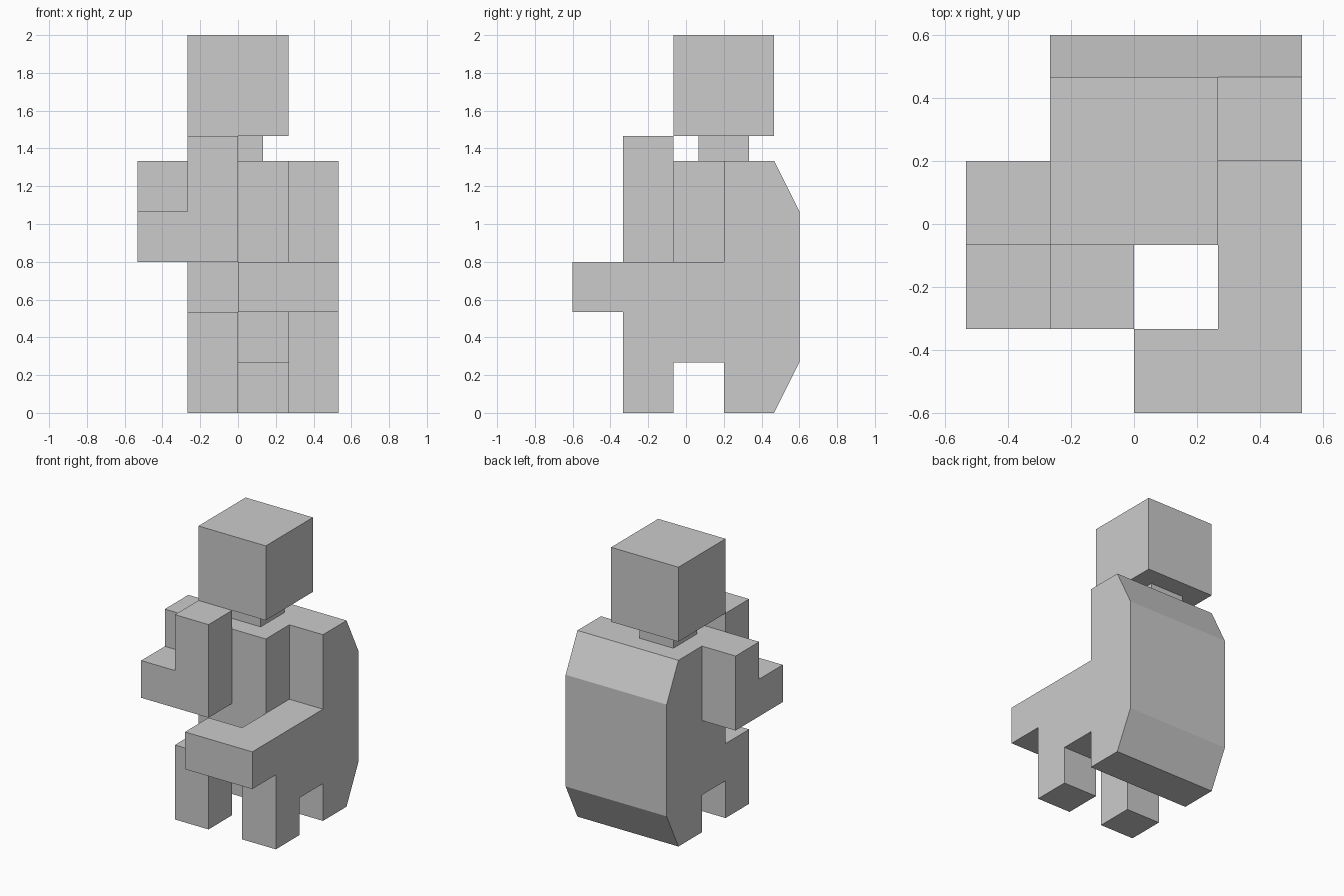
import bpy

if "Cube" in bpy.data.objects:
    bpy.data.objects.remove(bpy.data.objects["Cube"])

U = 4 / 15  # block module: the figure is 7.5 modules tall


def make_object(name, verts, faces):
    mesh = bpy.data.meshes.new(name)
    mesh.from_pydata(verts, [], faces)
    obj = bpy.data.objects.new(name, mesh)
    bpy.context.collection.objects.link(obj)
    return obj


def extrude(name, profile, start, end, place):
    """Prism from a 2D profile (in modules), extruded from start to end."""
    n = len(profile)
    verts = [[c * U for c in place(a, b, t)] for t in (start, end) for a, b in profile]
    faces = [(i, (i + 1) % n, n + (i + 1) % n, n + i) for i in range(n)]
    faces += [tuple(reversed(range(n))), tuple(range(n, 2 * n))]
    obj = make_object(name, verts, faces)
    # Consistent outward normals
    import bmesh
    bm = bmesh.new()
    bm.from_mesh(obj.data)
    bmesh.ops.recalc_face_normals(bm, faces=bm.faces)
    bm.to_mesh(obj.data)
    bm.free()
    return obj


def along_x(a, b, t):
    return (t, a, b)


def along_z(a, b, t):
    return (a, b, t)


def box(name, x, y, z):
    profile = [(y[0], z[0]), (y[1], z[0]), (y[1], z[1]), (y[0], z[1])]
    return extrude(name, profile, x[0], x[1], along_x)


# Head, neck and torso
box("head", (-1, 1), (-0.25, 1.75), (5.5, 7.5))
box("neck", (-0.5, 0.5), (0.25, 1.25), (5, 5.5))
box("torso", (-1, 1), (-0.25, 0.75), (1, 5))

# Back shell with bevelled top and bottom
extrude("back_shell",
        [(0.75, 0), (1.75, 0), (2.25, 1), (2.25, 4), (1.75, 5), (0.75, 5)],
        -1, 2, along_x)

# Raised arm: upper arm, L-shaped elbow and upright forearm
box("raised_upper_arm", (-2, -1), (-0.25, 0.75), (3, 5))
box("raised_elbow", (-2, -1), (-1.25, -0.25), (3, 4))
box("raised_forearm", (-1, 0), (-1.25, -0.25), (3, 5.5))

# Lowered arm reaching forward, with the hand turned inward
extrude("lowered_arm",
        [(1, 0.75), (1, -1.25), (0, -1.25), (0, -2.25), (2, -2.25), (2, 0.75)],
        2, 3, along_z)

# Bent legs: thigh running forward, shin down to the ground
for name, x, back in (("left_leg", -1, -0.25), ("right_leg", 1, 0.75)):
    profile = [(-1.25, 0), (-0.25, 0), (-0.25, 1), (back, 1), (back, 2), (-1.25, 2)]
    if back == -0.25:
        profile = [(-1.25, 0), (-0.25, 0), (-0.25, 2), (-1.25, 2)]
    extrude(name, profile, x, x + 1, along_x)
